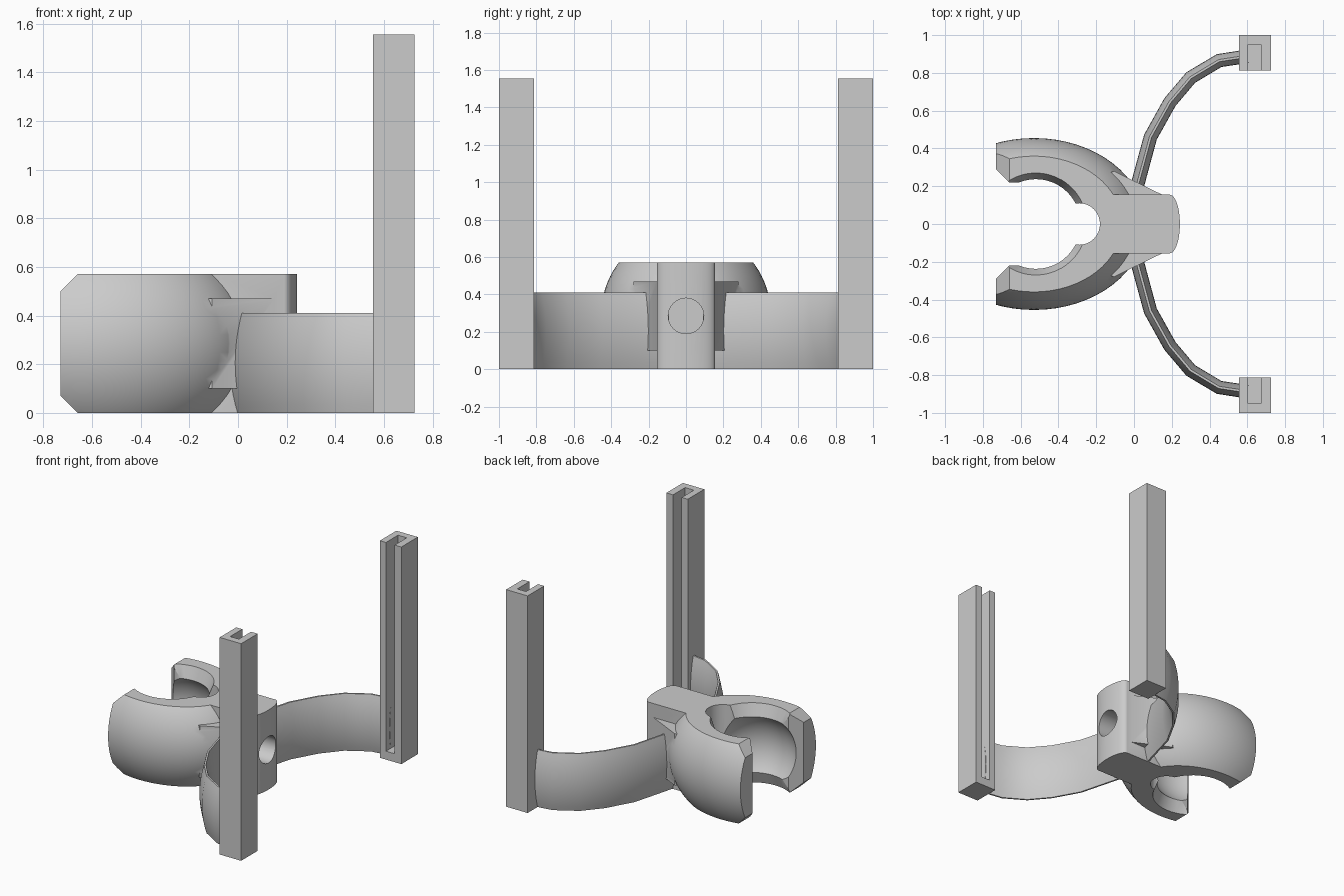
import bpy, bmesh, math
from mathutils import Vector

if "Cube" in bpy.data.objects:
    bpy.data.objects.remove(bpy.data.objects["Cube"])

grey = bpy.data.materials.new("plain_grey")
grey.use_nodes = True
colour = (0.6, 0.6, 0.6, 1)
grey.diffuse_color = colour
grey.node_tree.nodes["Principled BSDF"].inputs["Base Color"].default_value = colour

TOP, MID = 0.57, 0.285


def finish(name, bm):
    bmesh.ops.recalc_face_normals(bm, faces=bm.faces)
    mesh = bpy.data.meshes.new(name)
    bm.to_mesh(mesh)
    bm.free()
    mesh.materials.append(grey)
    ob = bpy.data.objects.new(name, mesh)
    bpy.context.collection.objects.link(ob)
    return ob


def loft(name, rings):
    """Skin a list of equal closed rings and cap both ends."""
    bm = bmesh.new()
    loops = [[bm.verts.new(p) for p in ring] for ring in rings]
    n = len(loops[0])
    for a, b in zip(loops, loops[1:]):
        for i in range(n):
            j = (i + 1) % n
            bm.faces.new((a[i], a[j], b[j], b[i]))
    bm.faces.new(loops[0])
    bm.faces.new(loops[-1])
    return finish(name, bm)


def prism(name, outline, z0, z1):
    return loft(name, [[(x, y, z) for x, y in outline] for z in (z0, z1)])


def circle(cx, r, z, n=48):
    return [(cx + r * math.cos(2 * math.pi * i / n),
             r * math.sin(2 * math.pi * i / n), z) for i in range(n)]


def combine(ob, other, operation):
    """Apply a boolean and drop the tool."""
    mod = ob.modifiers.new("boolean", "BOOLEAN")
    mod.operation, mod.solver, mod.object = operation, "EXACT", other
    bpy.context.view_layer.objects.active = ob
    bpy.ops.object.modifier_apply(modifier=mod.name)
    bpy.data.objects.remove(other)


def smooth(ob, angle=30):
    bpy.ops.object.select_all(action="DESELECT")
    ob.select_set(True)
    bpy.context.view_layer.objects.active = ob
    bpy.ops.object.shade_smooth_by_angle(angle=math.radians(angle))


# Clip shell: stretched ball trimmed flat, with chamfered jaw ends
bm = bmesh.new()
bmesh.ops.create_uvsphere(bm, u_segments=64, v_segments=40, radius=1)
for v in bm.verts:
    v.co = Vector((v.co.x * 0.59 - 0.53, v.co.y * 0.455, v.co.z * 0.466 + MID))
trims = [((0, 0, TOP), (0, 0, 1)), ((0, 0, 0), (0, 0, -1)),
         ((-0.73, 0, 0), (-1, 0, 0)),
         ((-0.66, 0, TOP), (-1, 0, 1)), ((-0.66, 0, 0), (-1, 0, -1))]
for point, normal in trims:
    cut = bmesh.ops.bisect_plane(bm, geom=bm.verts[:] + bm.edges[:] + bm.faces[:],
                                 plane_co=point, plane_no=normal, clear_outer=True)
    edges = [e for e in cut["geom_cut"] if isinstance(e, bmesh.types.BMEdge)]
    bmesh.ops.contextual_create(bm, geom=edges)
clip = finish("clip", bm)

# Mounting block with bowed end
bow = [(0.19 + 0.053 * math.cos(t), 0.155 * math.sin(t))
       for t in (math.pi * (i / 16 - 0.5) for i in range(17))]
combine(clip, prism("block", [(-0.35, -0.155)] + bow + [(-0.35, 0.155)], 0, TOP), "UNION")

# Side gussets
gusset = [(-0.3, -0.2), (-0.106, -0.28), (0.16, -0.15),
          (0.16, 0.15), (-0.106, 0.28), (-0.3, 0.2)]
combine(clip, prism("gusset", gusset, 0.1, 0.47), "UNION")

# Ball socket with flared mouths
profile = [(0.278, -0.02)]
for i in range(-8, 9):
    a = math.radians(40 * i / 8)
    profile.append((0.31 * math.cos(a), MID + 0.31 * math.sin(a)))
profile.append((0.278, TOP + 0.02))
combine(clip, loft("socket", [circle(-0.52, r, z) for r, z in profile]), "DIFFERENCE")

# Jaw opening, relief notch and blind hole
jaw = [(-0.5, -0.22), (-0.66, -0.22), (-0.8, -0.36),
       (-0.8, 0.36), (-0.66, 0.22), (-0.5, 0.22)]
combine(clip, prism("jaw", jaw, -0.1, 0.7), "DIFFERENCE")
combine(clip, loft("notch", [circle(-0.29, 0.11, z, 32) for z in (-0.1, 0.7)]), "DIFFERENCE")
hole = [[(x, p, q + MID) for p, q, _ in circle(0, 0.095, 0, 32)] for x in (0, 0.3)]
combine(clip, loft("hole", hole), "DIFFERENCE")
smooth(clip)

# Curved arms with a lens section, and slotted posts
path = [Vector(p) for p in ((-0.01, 0.1), (0.022, 0.22), (0.087, 0.46), (0.19, 0.645),
                            (0.30, 0.775), (0.45, 0.865), (0.60, 0.888))]
section = []
for side in (1, -1):
    for i in range(13):
        t = side * (i / 6 - 1)
        section.append((side * (0.006 + 0.03 * (1 - t * t)), 0.205 + 0.205 * t))

for side, label in ((1, "back"), (-1, "front")):
    rings = []
    for i, p in enumerate(path):
        d = (path[min(i + 1, len(path) - 1)] - path[max(i - 1, 0)]).normalized()
        rings.append([(p.x - d.y * o, side * (p.y + d.x * o), z) for o, z in section])
    smooth(loft(label + "_arm", rings), 40)

    def box(name, x0, x1, y0, y1, z0, z1):
        return prism(name, [(x0, side * y0), (x1, side * y0),
                            (x1, side * y1), (x0, side * y1)], z0, z1)

    post = box(label + "_post", 0.555, 0.725, 0.813, 1.0, 0, 1.555)
    combine(post, box("slot", 0.603, 0.672, 0.7, 0.95, 0.06, 1.7), "DIFFERENCE")
